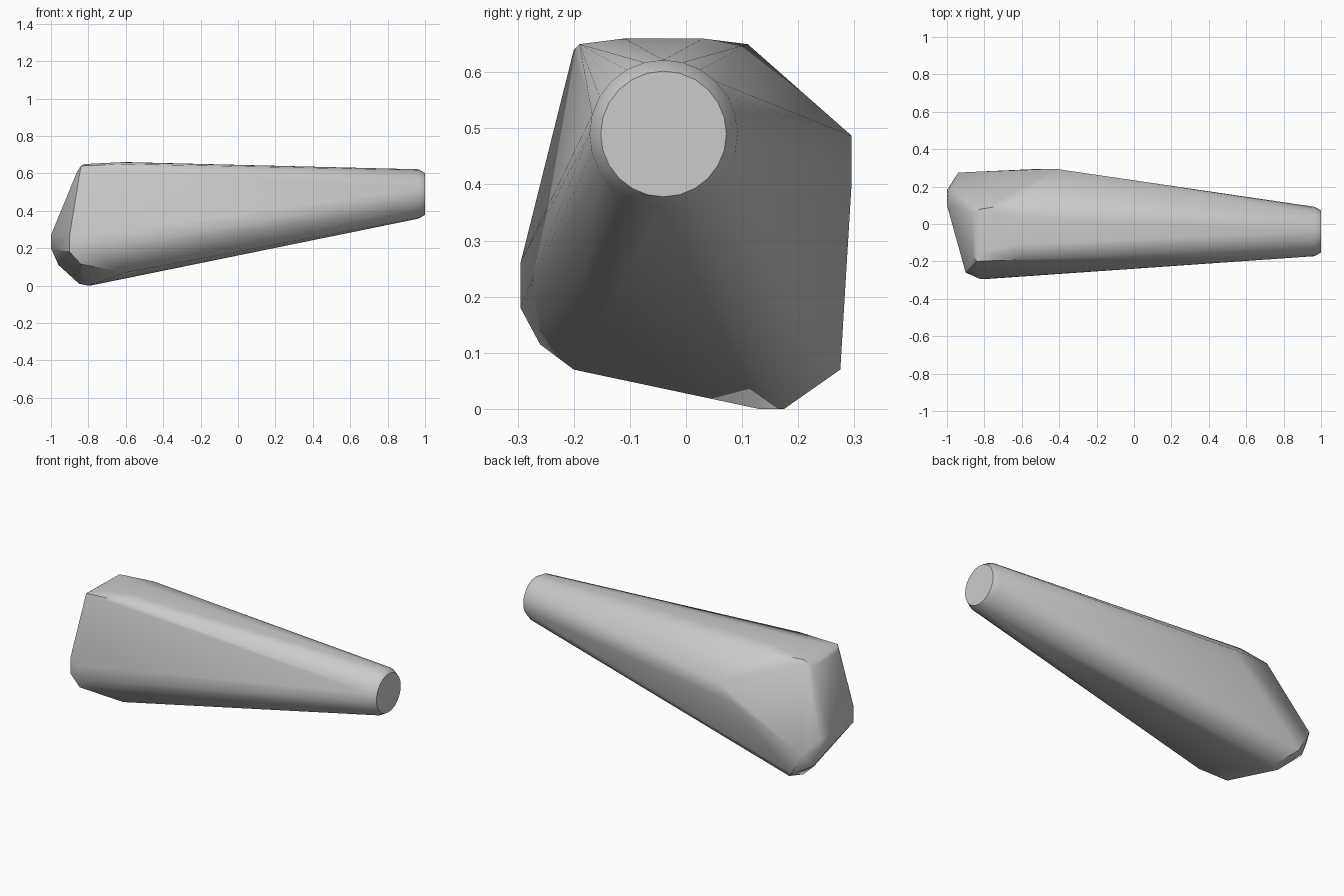
import bpy
import bmesh
import math

cube = bpy.data.objects.get("Cube")
if cube:
    bpy.data.objects.remove(cube, do_unlink=True)

grey = bpy.data.materials.new("plain grey")
grey.use_nodes = True
colour = (0.6, 0.6, 0.6, 1)
grey.diffuse_color = colour
grey.node_tree.nodes["Principled BSDF"].inputs["Base Color"].default_value = colour


def ring(x, radius, sides=24):
    """Points around the narrow round end."""
    turn = 2 * math.pi / sides
    return [(x, -0.04 + radius * math.cos(i * turn), 0.49 + radius * math.sin(i * turn))
            for i in range(sides)]


# Softened corners of the wide end
top_front = [(-0.86, -0.17, 0.61), (-0.84, -0.2, 0.64), (-0.82, -0.15, 0.65), (-0.6, -0.19, 0.65)]
top_back = [(-0.86, 0.06, 0.61), (-0.82, 0.08, 0.65), (-0.62, 0.11, 0.65)]
top_crown = [(-0.62, -0.11, 0.66), (-0.58, 0.03, 0.66)]
front_low = [(-0.9, -0.26, 0.27), (-0.9, -0.26, 0.18), (-0.84, -0.26, 0.115),
             (-0.82, -0.295, 0.26), (-0.8, -0.295, 0.18), (-0.6, -0.2, 0.07)]
back_low = [(-1, 0.1, 0.27), (-1, 0.1, 0.2), (-1, 0.18, 0.2), (-0.99, 0.18, 0.27),
            (-0.94, 0.275, 0.2), (-0.96, 0.19, 0.11), (-0.87, 0.275, 0.07)]
back_high = [(-0.42, 0.295, 0.487), (-0.5, 0.295, 0.4)]
bottom = [(-0.85, 0.13, 0.01), (-0.8, 0.13, 0), (-0.79, 0.175, 0)]

# Tapered body: a tight skin over the round tip and the wide end
bm = bmesh.new()
points = ring(1, 0.112) + ring(0.965, 0.132)
points += top_front + top_back + top_crown + front_low + back_low + back_high + bottom
for p in points:
    bm.verts.new(p)
hull = bmesh.ops.convex_hull(bm, input=bm.verts[:])
loose = {v for v in hull["geom_interior"] + hull["geom_unused"]
         if isinstance(v, bmesh.types.BMVert) and v.is_valid}
bmesh.ops.delete(bm, geom=list(loose), context="VERTS")
bmesh.ops.dissolve_limit(bm, angle_limit=math.radians(1), verts=bm.verts[:], edges=bm.edges[:])
bmesh.ops.recalc_face_normals(bm, faces=bm.faces[:])

mesh = bpy.data.meshes.new("tapered_body")
bm.to_mesh(mesh)
bm.free()
mesh.materials.append(grey)
body = bpy.data.objects.new("tapered_body", mesh)
bpy.context.collection.objects.link(body)
bpy.context.view_layer.objects.active = body
body.select_set(True)
bpy.ops.object.shade_smooth_by_angle(angle=math.radians(30))
